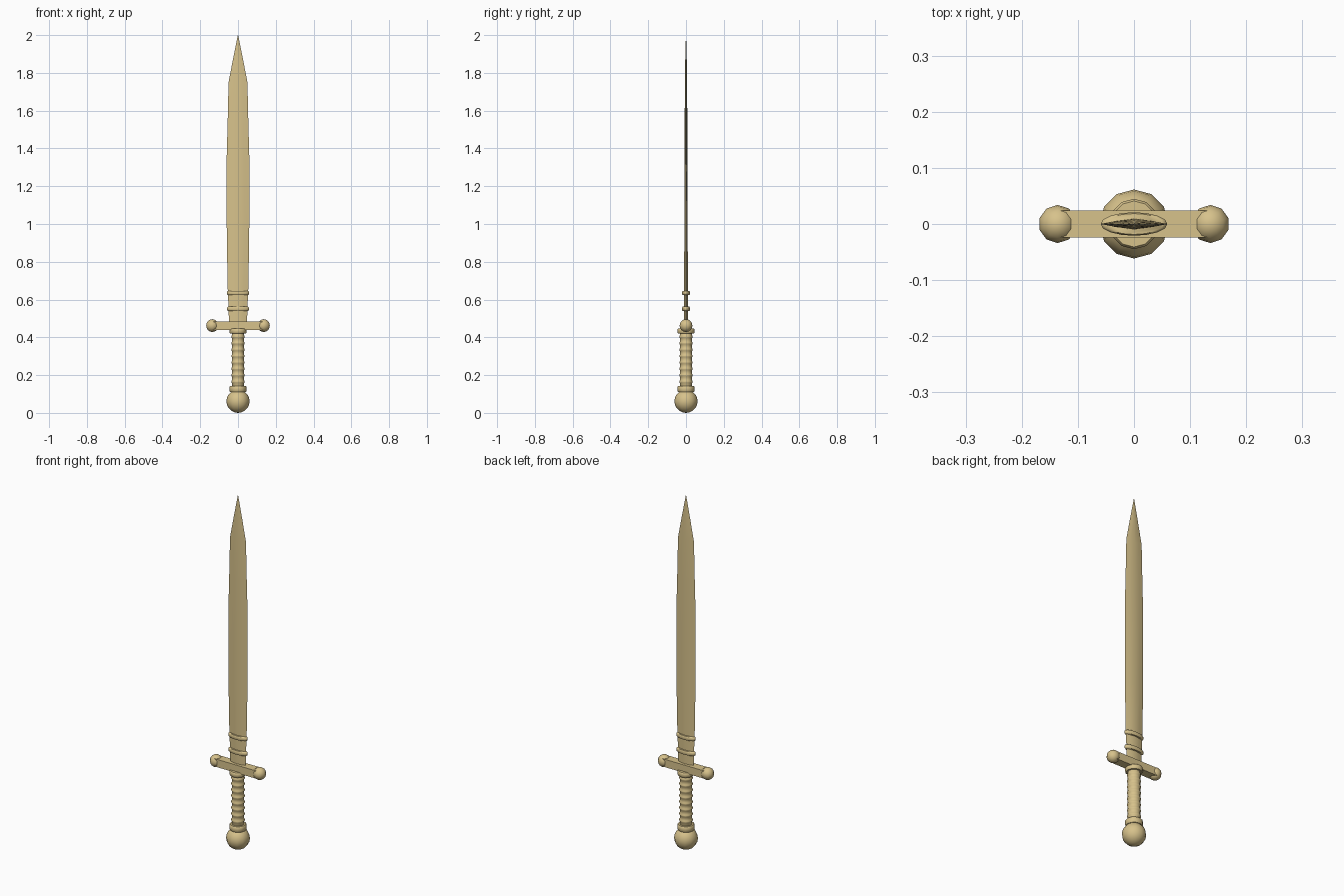
import bpy, bmesh, math

if "Cube" in bpy.data.objects:
    bpy.data.objects.remove(bpy.data.objects["Cube"])

mat = bpy.data.materials.new("tan_metal")
mat.diffuse_color = (0.68, 0.54, 0.26, 1)
mat.use_nodes = True
mat.node_tree.nodes["Principled BSDF"].inputs["Base Color"].default_value = mat.diffuse_color


def finish(name, bm, angle=40):
    bmesh.ops.recalc_face_normals(bm, faces=bm.faces)
    mesh = bpy.data.meshes.new(name)
    bm.to_mesh(mesh)
    bm.free()
    ob = bpy.data.objects.new(name, mesh)
    bpy.context.collection.objects.link(ob)
    mesh.materials.append(mat)
    bpy.ops.object.select_all(action='DESELECT')
    ob.select_set(True)
    bpy.context.view_layer.objects.active = ob
    bpy.ops.object.shade_smooth_by_angle(angle=math.radians(angle))
    return ob


def loft(name, sections, angle=40):
    """Skin a list of equal-length point rings and cap both ends."""
    bm = bmesh.new()
    rings = [[bm.verts.new(p) for p in s] for s in sections]
    n = len(rings[0])
    for a, b in zip(rings, rings[1:]):
        for i in range(n):
            j = (i + 1) % n
            bm.faces.new((a[i], a[j], b[j], b[i]))
    bm.faces.new(rings[0])
    bm.faces.new(rings[-1])
    return finish(name, bm, angle)


def lathe(name, profile, sides=12, sy=1.0, angle=40):
    ang = [2 * math.pi * i / sides for i in range(sides)]
    return loft(name, [[(r * math.cos(a), r * sy * math.sin(a), z) for a in ang]
                       for r, z in profile], angle)


def ball(name, x, z, r, seg, rings):
    bm = bmesh.new()
    bmesh.ops.create_uvsphere(bm, u_segments=seg, v_segments=rings, radius=r)
    bmesh.ops.translate(bm, verts=bm.verts, vec=(x, 0, z))
    return finish(name, bm, 60)


# pommel
ball("pommel", 0, 0.0615, 0.0615, 12, 10)

# grip with wrapped ridges
profile = [(0.032, 0.12)]
for i in range(8):
    z = 0.165 + i * 0.034
    profile += [(0.032, z - 0.008), (0.0352, z - 0.003),
                (0.0352, z + 0.003), (0.032, z + 0.008)]
profile.append((0.032, 0.445))
lathe("grip", profile, 12)

# collars at both ends of the grip
for name, z0, z1 in (("lower_collar", 0.11, 0.142), ("upper_collar", 0.42, 0.447)):
    lathe(name, [(0.041, z0), (0.045, z0 + 0.005), (0.045, z1 - 0.005), (0.041, z1)], 12)

# crossguard bar
loft("crossguard", [[(x, y, z) for y, z in ((-0.024, 0.44), (0.024, 0.44),
                                             (0.024, 0.484), (-0.024, 0.484))]
                    for x in (-0.135, 0.135)], 30)

# guard finials
for side, x in (("left", -0.136), ("right", 0.136)):
    ball("guard_finial_" + side, x, 0.462, 0.034, 10, 8)

# blade: thin lens section with sharp edges, tapering to a point
stations = [(0.475, 0.048, 0.010), (0.56, 0.05, 0.010), (0.64, 0.054, 0.010),
            (0.93, 0.0595, 0.009), (1.35, 0.06, 0.008), (1.53, 0.055, 0.007),
            (1.75, 0.05, 0.006), (1.87, 0.027, 0.004), (2.0, 0.001, 0.0005)]
section = [(-1, 0), (-0.55, -0.6), (0, -1), (0.55, -0.6),
           (1, 0), (0.55, 0.6), (0, 1), (-0.55, 0.6)]
loft("blade", [[(u * w, v * t, z) for u, v in section] for z, w, t in stations], 30)

# oval bands around the blade base
for name, z in (("lower_band", 0.551), ("upper_band", 0.635)):
    lathe(name, [(0.053, z - 0.011), (0.0595, z - 0.006),
                 (0.0595, z + 0.006), (0.053, z + 0.011)], 16, 0.35, 60)
